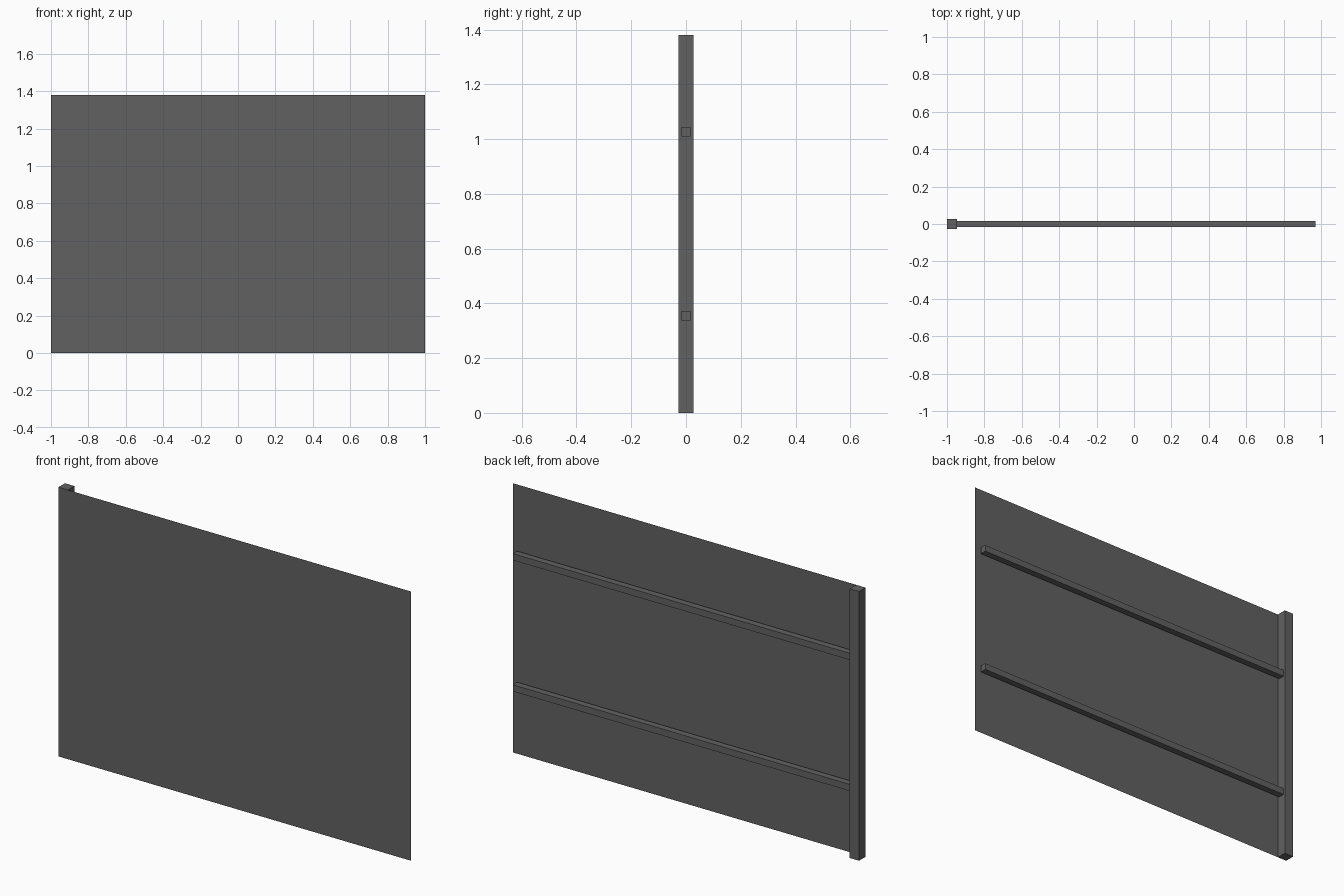
import bpy
import bmesh
from mathutils import Vector

cube = bpy.data.objects.get("Cube")
if cube:
    bpy.data.objects.remove(cube, do_unlink=True)

# Single dark grey finish
grey = bpy.data.materials.new("dark_grey")
grey.use_nodes = True
colour = (0.12, 0.12, 0.12, 1)
grey.diffuse_color = colour
grey.node_tree.nodes["Principled BSDF"].inputs["Base Color"].default_value = colour

WIDTH, HEIGHT = 2.0, 1.38
POST = 0.053
RAIL = 0.034
RAIL_END = 0.97


def finish(name, bm):
    mesh = bpy.data.meshes.new(name)
    bm.to_mesh(mesh)
    bm.free()
    mesh.materials.append(grey)
    obj = bpy.data.objects.new(name, mesh)
    bpy.context.collection.objects.link(obj)
    return obj


def box(name, low, high):
    low, high = Vector(low), Vector(high)
    bm = bmesh.new()
    bmesh.ops.create_cube(bm, size=1)
    bmesh.ops.scale(bm, vec=high - low, verts=bm.verts)
    bmesh.ops.translate(bm, vec=(low + high) / 2, verts=bm.verts)
    return finish(name, bm)


# Square post on one side, full height
left = -WIDTH / 2
box("post", (left, -POST / 2, 0), (left + POST, POST / 2, HEIGHT))

# Two horizontal rails running out from the post
for name, z in (("lower_rail", 0.355), ("upper_rail", 1.027)):
    box(name, (left + POST, -RAIL / 2, z - RAIL / 2),
        (RAIL_END, RAIL / 2, z + RAIL / 2))

# Thin sheet panel, flush with the front of the post
bm = bmesh.new()
corners = [(left, 0), (-left, 0), (-left, HEIGHT), (left, HEIGHT)]
bm.faces.new([bm.verts.new((x, -POST / 2, z)) for x, z in corners])
finish("front_panel", bm)
